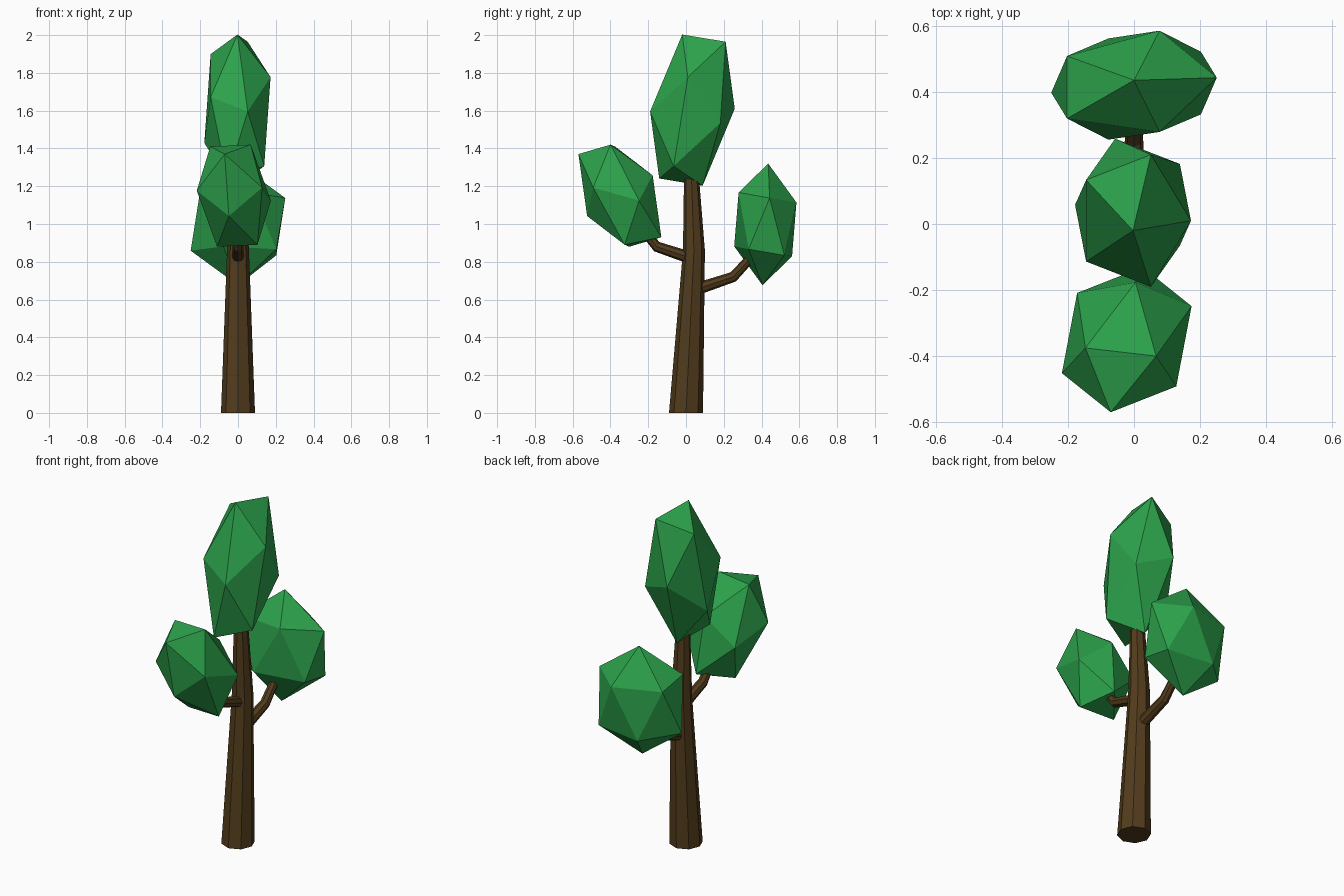
import bpy, bmesh, math
from mathutils import Vector, Matrix

if "Cube" in bpy.data.objects:
    bpy.data.objects.remove(bpy.data.objects["Cube"])


def material(name, color):
    m = bpy.data.materials.new(name)
    m.diffuse_color = (*color, 1)
    m.use_nodes = True
    m.node_tree.nodes["Principled BSDF"].inputs["Base Color"].default_value = m.diffuse_color
    return m


BARK = material("bark", (0.085, 0.045, 0.012))
LEAF = material("leaf", (0.025, 0.36, 0.07))


def finish(name, bm, mat):
    bmesh.ops.recalc_face_normals(bm, faces=bm.faces)
    mesh = bpy.data.meshes.new(name)
    bm.to_mesh(mesh)
    bm.free()
    mesh.materials.append(mat)
    bpy.context.collection.objects.link(bpy.data.objects.new(name, mesh))


def limb(name, path, sides, flat=False):
    """Tapered tube through (y, z, radius) points in the x = 0 plane."""
    bm = bmesh.new()
    rings = []
    for i, (y, z, r) in enumerate(path):
        a, b = path[max(i - 1, 0)], path[min(i + 1, len(path) - 1)]
        t = Vector((0, 0, 1)) if flat else Vector((0, b[0] - a[0], b[1] - a[1])).normalized()
        u = Vector((1, 0, 0))
        v = t.cross(u)
        angles = [2 * math.pi * k / sides for k in range(sides)]
        rings.append([bm.verts.new(Vector((0, y, z)) + r * (math.cos(n) * u + math.sin(n) * v))
                      for n in angles])
    for lo, hi in zip(rings, rings[1:]):
        for k in range(sides):
            n = (k + 1) % sides
            bm.faces.new((lo[k], lo[n], hi[n], hi[k]))
    bm.faces.new(rings[0])
    bm.faces.new(rings[-1])
    finish(name, bm, BARK)


def foliage(name, center, ax, ay, az):
    """Icosahedron stretched and tilted along three given axes."""
    bm = bmesh.new()
    bmesh.ops.create_icosphere(bm, subdivisions=1, radius=1)
    m = Matrix((ax, ay, az)).transposed().to_4x4()
    m.translation = center
    bmesh.ops.transform(bm, matrix=m, verts=bm.verts)
    finish(name, bm, LEAF)


# Trunk and its two bent branches
limb("trunk", [(0, 0, .09), (.042, .86, .058), (.03, 1.22, .041), (.025, 1.3, .037)], 8, flat=True)
limb("front_branch", [(.04, .815, .033), (-.155, .88, .028), (-.22, .96, .024)], 8)
limb("back_branch", [(.04, .65, .033), (.25, .72, .028), (.37, .85, .024)], 8)

# Leaf clumps
foliage("top_foliage", (-.003, .034, 1.603), (.196, 0, -.005), (0, .235, .217), (0, -.054, .4))
foliage("back_foliage", (0, .42, .998), (.28, .018, -.005), (0, .18, -.031), (0, .015, .322))
foliage("front_foliage", (-.022, -.35, 1.15), (.162, -.043, .172), (.044, .231, -.066),
        (-.125, -.025, .26))
